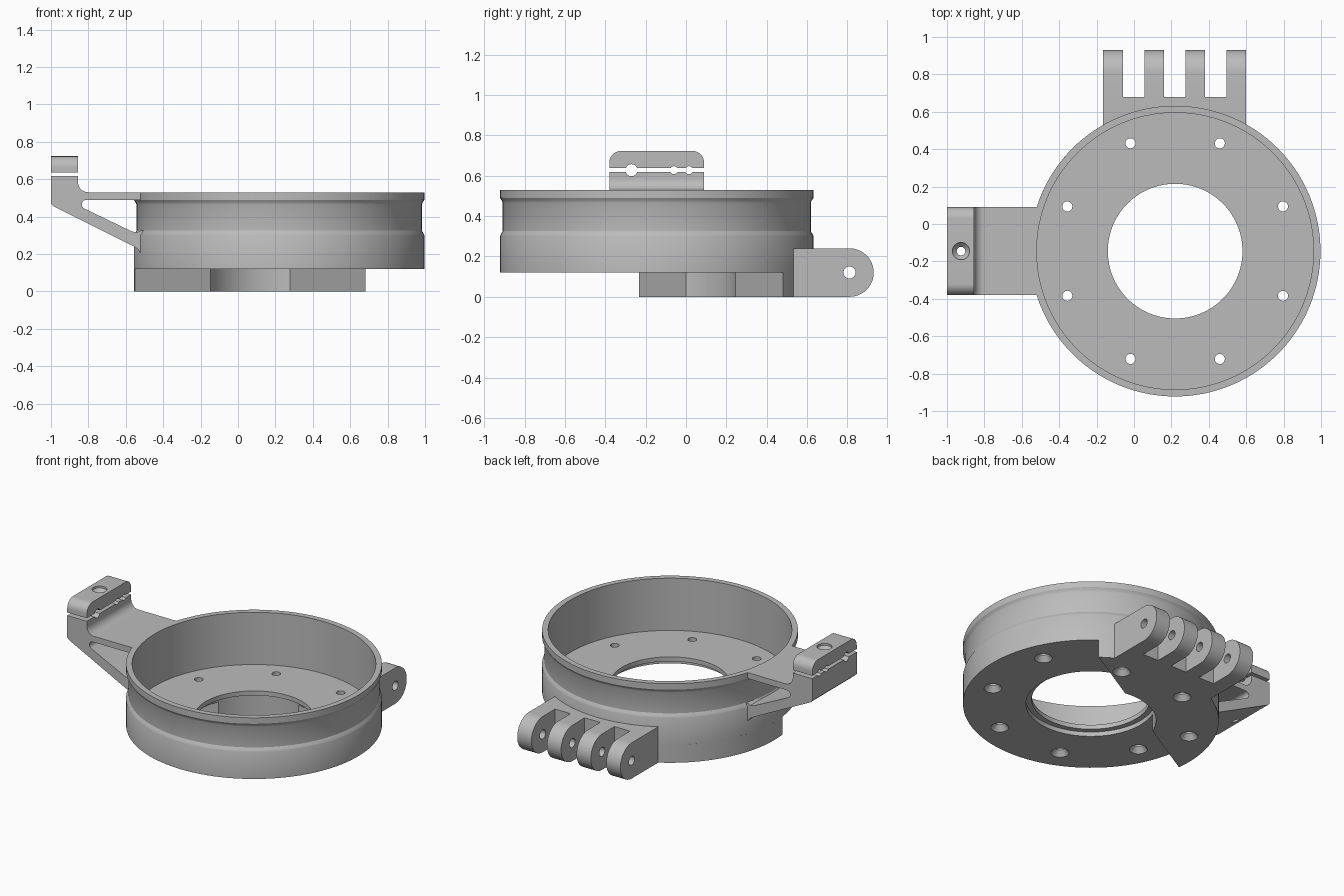
import bpy, bmesh, math
from mathutils import Vector

cube = bpy.data.objects.get("Cube")
if cube:
    bpy.data.objects.remove(cube, do_unlink=True)

CX, CY = 0.22, -0.145      # ring centre
R_OUT, R_IN = 0.777, 0.74  # ring wall
FLOOR, BASE = 0.18, 0.12

grey = bpy.data.materials.new("plain grey")
grey.use_nodes = True
grey.diffuse_color = (0.5, 0.5, 0.5, 1)
grey.node_tree.nodes["Principled BSDF"].inputs["Base Color"].default_value = (0.5, 0.5, 0.5, 1)


def arc(cx, cy, r, a0, a1, n=10):
    angles = [math.radians(a0 + (a1 - a0) * i / n) for i in range(n + 1)]
    return [(cx + r * math.cos(a), cy + r * math.sin(a)) for a in angles]


def prism(bm, pts, axis, lo, hi):
    """Extrude a 2D outline along one axis."""
    def place(u, v):
        return {"x": (lo, u, v), "y": (u, lo, v), "z": (u, v, lo)}[axis]
    face = bm.faces.new([bm.verts.new(place(u, v)) for u, v in pts])
    out = bmesh.ops.extrude_face_region(bm, geom=[face])["geom"]
    shift = Vector([(hi - lo) * (a == axis) for a in "xyz"])
    bmesh.ops.translate(bm, vec=shift, verts=[g for g in out if isinstance(g, bmesh.types.BMVert)])


def lathe(bm, profile, cx, cy, steps):
    """Revolve a closed (radius, z) outline about a vertical axis."""
    vs = [bm.verts.new((cx + r, cy, z)) for r, z in profile]
    es = [bm.edges.new((vs[i - 1], vs[i])) for i in range(len(vs))]
    bmesh.ops.spin(bm, geom=vs + es, cent=(cx, cy, 0), axis=(0, 0, 1),
                   angle=math.tau, steps=steps)
    bmesh.ops.remove_doubles(bm, verts=bm.verts, dist=0.0002)


def make(name, bm):
    bmesh.ops.recalc_face_normals(bm, faces=bm.faces)
    mesh = bpy.data.meshes.new(name)
    bm.to_mesh(mesh)
    bm.free()
    mesh.materials.append(grey)
    ob = bpy.data.objects.new(name, mesh)
    bpy.context.collection.objects.link(ob)
    return ob


def cut(ob, *cutters):
    for c in cutters:
        mod = ob.modifiers.new("cut", "BOOLEAN")
        mod.operation, mod.solver, mod.object = "DIFFERENCE", "EXACT", c
    bpy.context.view_layer.update()
    result = bpy.data.meshes.new_from_object(ob.evaluated_get(bpy.context.evaluated_depsgraph_get()))
    ob.modifiers.clear()
    ob.data = result


# Cutters: eight countersunk bolt holes
bm = bmesh.new()
for i in range(8):
    deg = 22.5 + 45 * i
    a = math.radians(deg)
    z = 0 if 54 < deg < 186 else BASE
    lathe(bm, [(0, z - 0.01), (0.055, z - 0.01), (0.055, z), (0.027, z + 0.035),
               (0.027, 0.25), (0, 0.25)],
          CX + 0.624 * math.cos(a), CY + 0.624 * math.sin(a), 20)
bolt_cutter = make("bolt_cutter", bm)

# Cutter that trims parts to the ring wall
bm = bmesh.new()
prism(bm, arc(CX, CY, 0.76, 0, 357.5, 143), "z", -0.5, 1)
ring_cutter = make("ring_cutter", bm)

# Ring body with grooved wall, floor and stepped centre hole
bm = bmesh.new()
lathe(bm, [(0.395, BASE), (R_OUT, BASE), (R_OUT, 0.30), (0.772, 0.31), (0.763, 0.325),
           (0.763, 0.465), (0.768, 0.477), (R_OUT, 0.49), (R_OUT, 0.53), (R_IN, 0.53),
           (R_IN, FLOOR), (0.36, FLOOR), (0.36, 0.15), (0.395, 0.15)], CX, CY, 128)
ring_body = make("ring_body", bm)
cut(ring_body, bolt_cutter)

# Raised segment under the floor
bm = bmesh.new()
chord = 0.31
half = math.degrees(math.acos(chord / R_OUT))
inner = math.degrees(math.acos(chord / 0.395))
prism(bm, arc(CX, CY, R_OUT, 120 - half, 120 + half, 48)
      + arc(CX, CY, 0.395, 120 + inner, 120 - inner, 24), "z", 0, BASE)
under_plate = make("under_plate", bm)
cut(under_plate, bolt_cutter)

# Hinge block hugging the ring
bm = bmesh.new()
x0, x1 = -0.165, 0.60
a0 = math.degrees(math.acos((x0 - CX) / 0.765))
a1 = math.degrees(math.acos((x1 - CX) / 0.765))
prism(bm, arc(CX, CY, 0.765, a0, a1, 24) + [(x1, 0.68), (x0, 0.68)], "z", 0, 0.24)
make("hinge_block", bm)

# Hinge knuckles with pin hole
bm = bmesh.new()
prism(bm, arc(0.81, 0.12, 0.03, 0, 345, 23), "x", -0.5, 1)
pin_cutter = make("pin_cutter", bm)
bm = bmesh.new()
for i in range(4):
    left = x0 + i * 0.22
    prism(bm, [(0.68, 0)] + arc(0.81, 0.12, 0.12, -90, 90, 24) + [(0.68, 0.24)],
          "x", left, left + 0.105)
hinge_knuckles = make("hinge_knuckles", bm)
cut(hinge_knuckles, pin_cutter)

# Cutters for the clamp: wire grooves, screw hole, arm window
bm = bmesh.new()
for y, r in ((-0.27, 0.03), (-0.06, 0.02), (0.015, 0.02)):
    prism(bm, arc(y, 0.627, r, 0, 337.5, 15), "x", -1.1, -0.8)
groove_cutter = make("groove_cutter", bm)
bm = bmesh.new()
lathe(bm, [(0, 0.2), (0.023, 0.2), (0.023, 0.685), (0.046, 0.71), (0.046, 0.8), (0, 0.8)],
      -0.925, CY, 24)
screw_cutter = make("screw_cutter", bm)
bm = bmesh.new()
prism(bm, arc(-0.81, 0.465, 0.025, 90, 240, 8)
      + [(-0.57, 0.322), (-0.54, 0.315), (-0.52, 0.325), (-0.45, 0.325), (-0.45, 0.49)], "y", -0.6, 0.3)
window_cutter = make("window_cutter", bm)

# Bracket arm with slanted brace
bm = bmesh.new()
y0, y1 = CY - 0.235, CY + 0.235
prism(bm, [(-1, 0.617), (-1, 0.47), (-0.985, 0.455), (-0.56, 0.242), (-0.535, 0.225), (-0.52, 0.205),
           (-0.45, 0.205), (-0.45, 0.53)] + arc(-0.80, 0.585, 0.055, 270, 180)
      + [(-0.855, 0.617)], "y", y0, y1)
bracket_arm = make("bracket_arm", bm)
cut(bracket_arm, window_cutter, ring_cutter, groove_cutter, screw_cutter)

# Clamp cap with rounded top corners
bm = bmesh.new()
prism(bm, [(y0, 0.637), (y1, 0.637)] + arc(y1 - 0.06, 0.663, 0.06, 0, 90)
      + arc(y0 + 0.06, 0.663, 0.06, 90, 180), "x", -1, -0.855)
clamp_cap = make("clamp_cap", bm)
cut(clamp_cap, groove_cutter, screw_cutter)

# Drop the cutters and smooth the curved faces
for c in (bolt_cutter, ring_cutter, pin_cutter, groove_cutter, screw_cutter, window_cutter):
    bpy.data.objects.remove(c, do_unlink=True)
for ob in list(bpy.context.collection.objects):
    if ob.type == "MESH" and ob.data.materials and ob.data.materials[0] == grey:
        bpy.ops.object.select_all(action="DESELECT")
        ob.select_set(True)
        bpy.context.view_layer.objects.active = ob
        bpy.ops.object.shade_smooth_by_angle(angle=math.radians(30))
